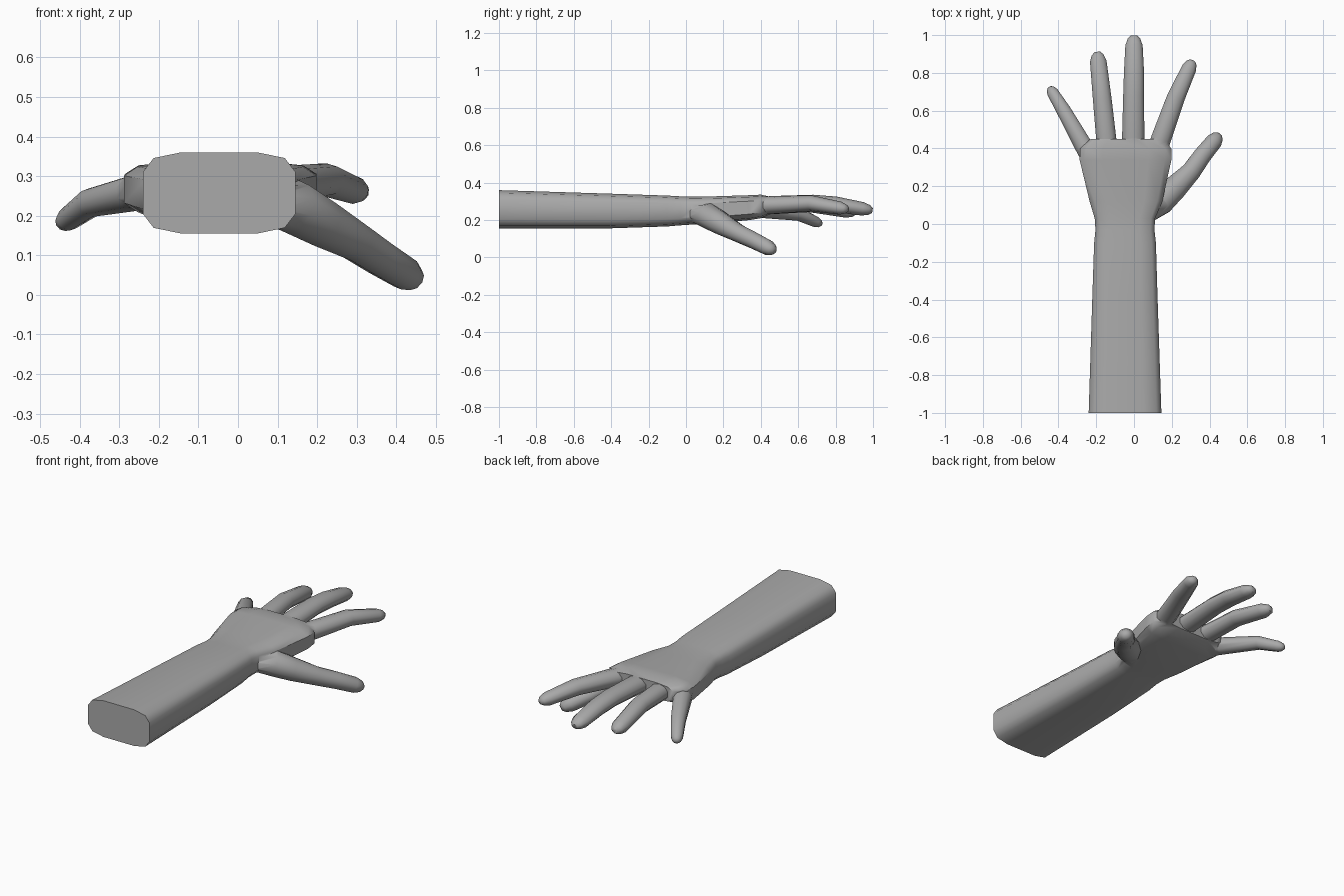
import bpy, bmesh, math
from mathutils import Vector

if "Cube" in bpy.data.objects:
    bpy.data.objects.remove(bpy.data.objects["Cube"])

skin = bpy.data.materials.new("grey_skin")
skin.diffuse_color = (0.4, 0.4, 0.4, 1)
skin.use_nodes = True
skin.node_tree.nodes["Principled BSDF"].inputs["Base Color"].default_value = skin.diffuse_color


def loft(name, rings):
    """Skin a list of equal-length point rings and cap both ends."""
    bm = bmesh.new()
    rows = [[bm.verts.new(p) for p in ring] for ring in rings]
    n = len(rows[0])
    for a, b in zip(rows, rows[1:]):
        for i in range(n):
            j = (i + 1) % n
            bm.faces.new((a[i], a[j], b[j], b[i]))
    bm.faces.new(rows[0][::-1])
    bm.faces.new(rows[-1])
    bmesh.ops.recalc_face_normals(bm, faces=bm.faces)
    mesh = bpy.data.meshes.new(name)
    bm.to_mesh(mesh)
    bm.free()
    mesh.materials.append(skin)
    obj = bpy.data.objects.new(name, mesh)
    bpy.context.collection.objects.link(obj)
    return obj


def finger(name, path, flatness, sides=10):
    """Tapered tube along (x, y, z, radius) points with a rounded tip."""
    pts = [Vector(p[:3]) for p in path]
    radii = [p[3] for p in path]
    end, r = pts[-1], radii[-1]
    ahead = (end - pts[-2]).normalized()
    for reach, scale in ((0.75, 0.72), (1.1, 0.36)):
        pts.append(end + ahead * r * reach)
        radii.append(r * scale)
    rings = []
    for i, (p, rad) in enumerate(zip(pts, radii)):
        t = (pts[min(i + 1, len(pts) - 1)] - pts[max(i - 1, 0)]).normalized()
        side = t.cross(Vector((0, 0, 1))).normalized()
        up = side.cross(t) * flatness
        angles = [2 * math.pi * (k + 0.5) / sides for k in range(sides)]
        rings.append([p + (side * math.cos(a) + up * math.sin(a)) * rad for a in angles])
    return loft(name, rings)


def arm_ring(y, x0, x1, z0, z1):
    """Chamfered box outline: one corner mirrored into four."""
    corner = [(.5, .26), (.43, .43), (.25, .5)]
    ring = []
    for sx, sz in ((1, 1), (-1, 1), (-1, -1), (1, -1)):
        pts = corner if sx == sz else corner[::-1]
        ring += [((x0 + x1) / 2 + sx * u * (x1 - x0), y,
                  (z0 + z1) / 2 + sz * v * (z1 - z0)) for u, v in pts]
    return ring


# Forearm, wrist and palm
hand = loft("hand_and_forearm", [
    arm_ring(-1, -.24, .145, .155, .36),
    arm_ring(-.4, -.221, .125, .156, .341),
    arm_ring(-.1, -.211, .116, .166, .331),
    arm_ring(-.03, -.204, .108, .172, .327),
    arm_ring(.03, -.208, .112, .176, .325),
    arm_ring(.12, -.235, .15, .18, .326),
    arm_ring(.34, -.288, .198, .2, .333),
    arm_ring(.40, -.285, .198, .21, .336),
    arm_ring(.45, -.23, .15, .232, .325)])

# Fingers and thumb
digits = [
    finger("little_finger", [(-.205, .3, .262, .05), (-.265, .41, .257, .05),
                             (-.372, .6, .233, .04), (-.43, .695, .19, .032)], .92),
    finger("ring_finger", [(-.135, .3, .27, .056), (-.147, .45, .277, .056),
                           (-.168, .66, .285, .052), (-.189, .86, .25, .046)], .82),
    finger("middle_finger", [(-.005, .3, .27, .062), (-.004, .46, .282, .062),
                             (-.002, .68, .292, .058), (0, .8, .284, .056),
                             (0, .945, .26, .048)], .75),
    finger("index_finger", [(.09, .3, .27, .056), (.143, .45, .28, .056),
                            (.222, .67, .29, .05), (.292, .825, .264, .041)], .85),
    finger("thumb", [(.07, .06, .235, .058), (.14, .12, .222, .076),
                     (.21, .185, .182, .068), (.3, .275, .132, .054),
                     (.36, .36, .092, .05), (.423, .437, .053, .046)], .92)]

# Weld each digit onto the palm
bpy.context.view_layer.objects.active = hand
for digit in digits:
    weld = hand.modifiers.new("weld", 'BOOLEAN')
    weld.operation = 'UNION'
    weld.solver = 'EXACT'
    weld.object = digit
    bpy.ops.object.modifier_apply(modifier=weld.name)
    bpy.data.objects.remove(digit)

hand.select_set(True)
bpy.ops.object.shade_smooth_by_angle(angle=math.radians(50))
